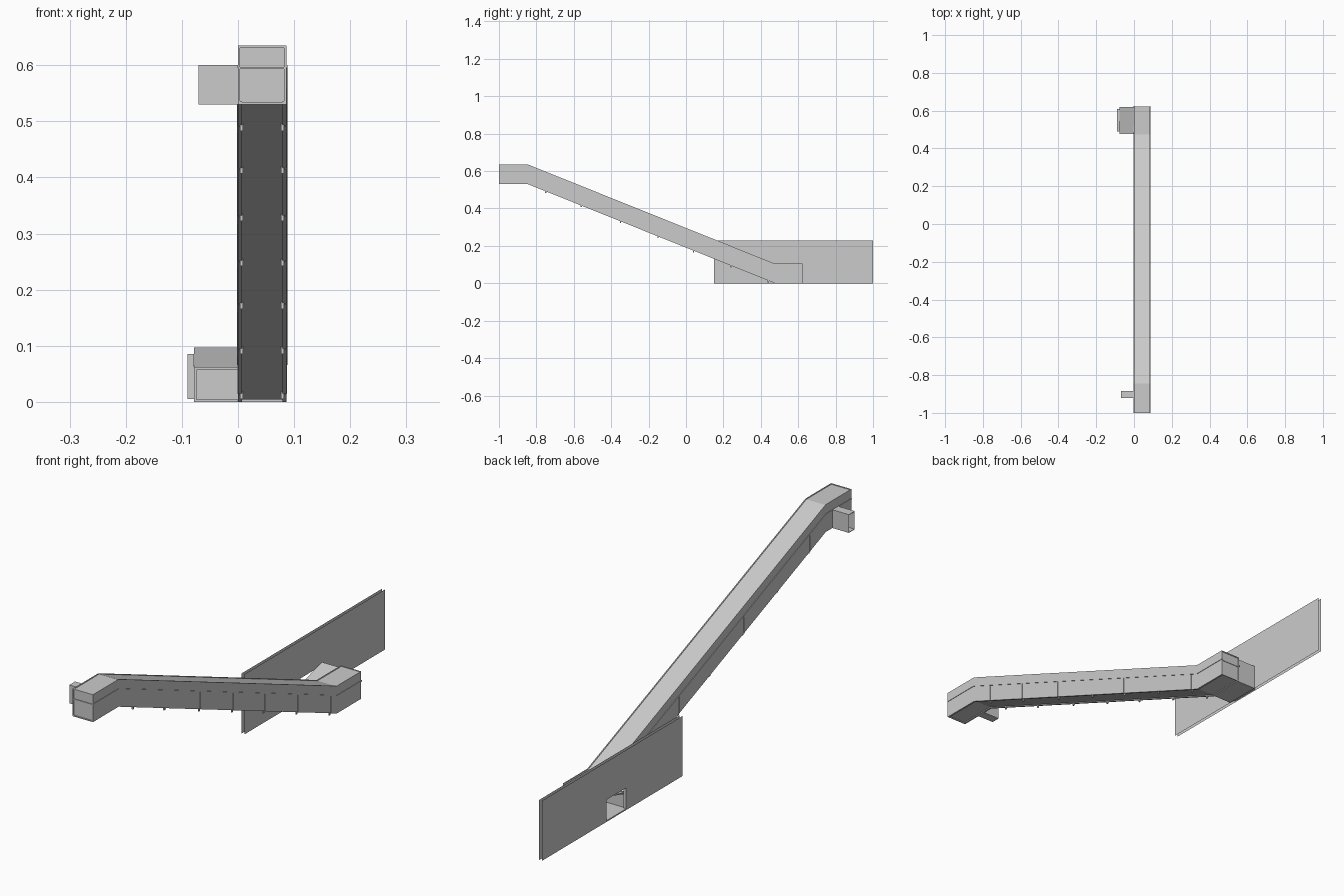
import bpy

if "Cube" in bpy.data.objects:
    bpy.data.objects.remove(bpy.data.objects["Cube"])

# Bottom line of the inclined bridge: (y, z)
SPINE = [(-1.0, 0.53), (-0.845, 0.53), (0.475, 0.0), (0.622, 0.0)]
WIDTH = 0.086


def make(name, verts, faces):
    me = bpy.data.meshes.new(name)
    me.from_pydata(verts, [], faces)
    me.update()
    ob = bpy.data.objects.new(name, me)
    bpy.context.collection.objects.link(ob)
    return ob


def box(name, x0, x1, y0, y1, z0, z1):
    v = [(x, y, z) for x in (x0, x1) for y in (y0, y1) for z in (z0, z1)]
    return make(name, v, [(0, 1, 3, 2), (4, 6, 7, 5), (0, 4, 5, 1),
                          (2, 3, 7, 6), (0, 2, 6, 4), (1, 5, 7, 3)])


def band(name, x0, x1, lo, hi, start=-1.0, end=0.622):
    """Sweep a rectangle along the spine, lo..hi above the bottom line."""
    pts = [(start, SPINE[0][1])] + SPINE[1:3] + [(end, 0.0)]
    v, f = [], [(0, 1, 2, 3)]
    for y, z in pts:
        v += [(x0, y, z + lo), (x1, y, z + lo), (x1, y, z + hi), (x0, y, z + hi)]
    for i in range(len(pts) - 1):
        for k in range(4):
            a, b = 4 * i + k, 4 * i + (k + 1) % 4
            f.append((a, a + 4, b + 4, b))
    n = len(v)
    f.append((n - 1, n - 2, n - 3, n - 4))
    return make(name, v, f)


def tube(name, outer, inner, x0, x1):
    """Hollow passage along x with matching outer and inner yz profiles."""
    n = len(outer)
    v = [(x, y, z) for x in (x0, x1) for p in (outer, inner) for y, z in p]
    f = []
    for i in range(n):
        j = (i + 1) % n
        f += [(i, j, 2 * n + j, 2 * n + i),
              (n + j, n + i, 3 * n + i, 3 * n + j),
              (j, i, n + i, n + j),
              (2 * n + i, 2 * n + j, 3 * n + j, 3 * n + i)]
    return make(name, v, f)


def bottom_z(y):
    return 0.53 * (0.475 - y) / 1.32


# Main enclosed bridge, slightly raised so the edge beams reach the floor
band("bridge_body", 0.0, WIDTH, 0.004, 0.103, start=-0.997, end=0.62)

# Long edge trims: bottom beams, belt rails and roof edges on both sides
for side, x in (("left", 0.0), ("right", WIDTH)):
    s = 1 if side == "left" else -1
    for part, a, b, lo, hi in (("bottom_beam", 0.0, 0.007, 0.0, 0.006),
                               ("belt_rail", -0.002, 0.002, 0.066, 0.070),
                               ("roof_edge", 0.0, 0.004, 0.101, 0.105)):
        xa, xb = sorted((x + s * a, x + s * b))
        band(f"{part}_{side}", xa, xb, lo, hi,
             end=0.625 if part == "belt_rail" else 0.622)

    # Support posts that stick out a little below the incline
    for i, y in enumerate((-0.75, -0.56, -0.35, -0.15, 0.04, 0.24, 0.44)):
        z = bottom_z(y)
        box(f"post_{side}_{i}", *sorted((x - s * 0.001, x + s * 0.002)),
            y - 0.002, y + 0.002, z, z + 0.067)
        box(f"foot_{side}_{i}", *sorted((x + s * 0.004, x + s * 0.009)),
            y - 0.003, y + 0.003, max(z - 0.009, 0.0), z + 0.004)

# Frames around both end panels
for name, ya, yb, z in (("upper", -1.0, -0.996, 0.53), ("lower", 0.619, 0.622, 0.0)):
    for i, x in enumerate((0.0, WIDTH - 0.004)):
        box(f"{name}_end_jamb_{i}", x, x + 0.004, ya, yb, z, z + 0.103)
    for i, h in enumerate((0.0, 0.063, 0.101)):
        box(f"{name}_end_rail_{i}", 0.0, WIDTH, ya, yb, z + h, z + h + 0.004)

# Small side passage at the upper end
tube("upper_passage",
     [(-0.92, 0.53), (-0.885, 0.53), (-0.885, 0.60), (-0.92, 0.60)],
     [(-0.918, 0.532), (-0.887, 0.532), (-0.887, 0.598), (-0.918, 0.598)],
     -0.07, 0.0)

# Lower side passage with a sloping roof
tube("lower_passage",
     [(0.48, 0.0), (0.62, 0.0), (0.62, 0.097), (0.48, 0.06)],
     [(0.484, 0.004), (0.616, 0.004), (0.616, 0.093), (0.484, 0.056)],
     -0.078, 0.0)
box("passage_eave", -0.078, 0.0, 0.477, 0.482, 0.057, 0.062)
box("passage_sill", -0.078, 0.0, 0.477, 0.482, 0.0, 0.004)
box("passage_corner", -0.078, -0.074, 0.477, 0.482, 0.0, 0.062)

# Building wall: two thin skins with a doorway and its reveal
ys, zs = (0.15, 0.49, 0.61, 1.0), (0.0, 0.005, 0.085, 0.23)
for name, x, flip in (("wall_outer", -0.09, False), ("wall_inner", -0.078, True)):
    v = [(x, y, z) for y in ys for z in zs]
    f = []
    for i in range(3):
        for j in range(3):
            if (i, j) != (1, 1):
                q = (4 * i + j, 4 * i + j + 1, 4 * i + j + 5, 4 * i + j + 4)
                f.append(q[::-1] if flip else q)
    make(name, v, f)
door = [(0.49, 0.005), (0.61, 0.005), (0.61, 0.085), (0.49, 0.085)]
make("door_reveal", [(x, y, z) for x in (-0.09, -0.078) for y, z in door],
     [((i + 1) % 4, i, i + 4, (i + 1) % 4 + 4) for i in range(4)])
